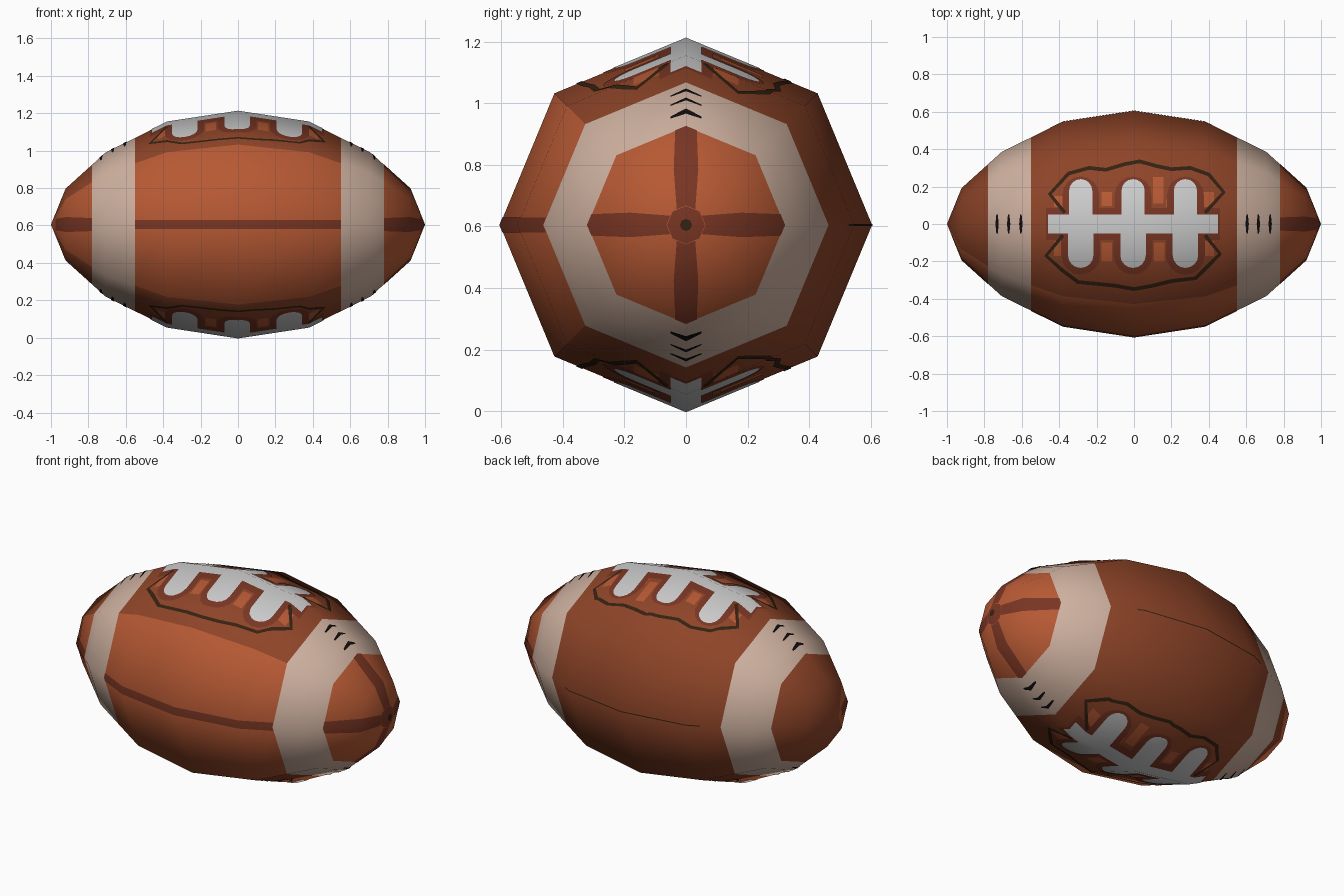
import bpy, bmesh, math
from mathutils import Matrix, Vector

if "Cube" in bpy.data.objects:
    bpy.data.objects.remove(bpy.data.objects["Cube"])

MID = 0.605                                   # height of the long axis
RINGS = [(0, .605), (.38, .547), (.707, .386), (.922, .192), (1, 0)]
TAN = math.tan(math.pi / 8)

def material(name, rgb):
    m = bpy.data.materials.new(name)
    m.diffuse_color = (*rgb, 1)
    m.use_nodes = True
    m.node_tree.nodes["Principled BSDF"].inputs["Base Color"].default_value = m.diffuse_color
    return m

ORANGE = material("bright leather", (.47, .10, .034))
BROWN = material("dark leather", (.27, .058, .021))
SEAM = material("seam brown", (.19, .036, .017))
CREAM = material("cream band", (.62, .44, .35))
WHITE = material("lace white", (.60, .60, .60))
LINE = material("outline brown", (.035, .016, .006))
BLACK = material("stitch black", (.005, .004, .004))

def radius(x):
    x = abs(x)
    for (x0, r0), (x1, r1) in zip(RINGS, RINGS[1:]):
        if x <= x1:
            return r0 + (r1 - r0) * (x - x0) / (x1 - x0)
    return 0

def finish(name, bm, mats):
    """Make the object, with normals of the rounded ball so facets blend."""
    me = bpy.data.meshes.new(name)
    bm.to_mesh(me)
    bm.free()
    for m in mats:
        me.materials.append(m)
    me.polygons.foreach_set("use_smooth", [True] * len(me.polygons))
    me.normals_split_custom_set_from_vertices(
        [Vector((v.co.x, v.co.y / .366, v.co.z / .366)).normalized() for v in me.vertices])
    ob = bpy.data.objects.new(name, me)
    ob.location.z = MID
    bpy.context.collection.objects.link(ob)

def plate(name, polys, mat, lift, angles):
    """Drape flat (x, v) polygons on the ball, turned about its long axis."""
    bm = bmesh.new()
    for a in angles:
        part = bmesh.new()
        s = -1 if a == 180 else 1
        for p in polys:
            part.faces.new([part.verts.new((x, s * v, 0)) for x, v in p])
        cuts = [((x * k, 0, 0), (1, 0, 0)) for x, _ in RINGS[:4] for k in (1, -1)]
        for co, no in cuts + [((0, 0, 0), (0, 1, 0))]:
            bmesh.ops.bisect_plane(part, geom=part.verts[:] + part.edges[:] + part.faces[:],
                                   dist=1e-5, plane_co=co, plane_no=no)
        part.normal_update()
        for f in part.faces:
            if f.normal.z < 0:
                f.normal_flip()
        for v in part.verts:
            v.co.z = radius(v.co.x) - abs(v.co.y) * TAN + lift
        part.transform(Matrix.Rotation(math.radians(a), 4, 'X'))
        tmp = bpy.data.meshes.new("tmp")
        part.to_mesh(tmp)
        part.free()
        bm.from_mesh(tmp)
        bpy.data.meshes.remove(tmp)
    finish(name, bm, [mat])

def rect(x0, x1, v0, v1):
    return [(x0, v0), (x1, v0), (x1, v1), (x0, v1)]

def half_pill(x, base, tip, w):
    """Rounded finger from v = base to v = tip."""
    s = 1 if tip > 0 else -1
    arc = [(x + w * math.cos(t * math.pi / 8), tip - s * w + s * w * math.sin(t * math.pi / 8))
           for t in range(9)]
    return [(x - w, s * base), (x + w, s * base)] + arc

def ribbon(pts, w):
    """Even-width strip of quads along a path."""
    pts = [Vector(p) for p in pts]
    sides = []
    for i, p in enumerate(pts):
        d0 = (p - pts[max(i - 1, 0)]).normalized()
        d1 = (pts[min(i + 1, len(pts) - 1)] - p).normalized()
        d = (d0 + d1).normalized()
        n = Vector((-d.y, d.x)) * w / 2
        sides.append((tuple(p + n), tuple(p - n)))
    return [[a0, b0, b1, a1] for (a0, b0), (a1, b1) in zip(sides, sides[1:])]

# Ball body: eight-sided rings, with extra cuts at the band edges and right tip
bm = bmesh.new()
half = [0, .38, .55, .707, .78, .922]
xs = sorted({s * x for x in half for s in (1, -1)} | {.975, .992})
loops = [[bm.verts.new((x, radius(x) * math.cos(k * math.pi / 4), radius(x) * math.sin(k * math.pi / 4)))
          for k in range(8)] for x in xs]
for a, b in zip(loops, loops[1:]):
    for k in range(8):
        bm.faces.new((a[k], a[k - 1], b[k - 1], b[k]))
for ring, x in ((loops[0], -1), (loops[-1], 1)):
    tip = bm.verts.new((x, 0, 0))
    for k in range(8):
        bm.faces.new((ring[k], ring[k - 1], tip))
bmesh.ops.recalc_face_normals(bm, faces=bm.faces[:])
for f in bm.faces:
    c = f.calc_center_median()
    if .55 < abs(c.x) < .78:
        f.material_index = 2                  # cream bands
    elif c.x > .992:
        f.material_index = 4                  # dark dot
    elif c.x > .975:
        f.material_index = 3                  # seams meet
    elif c.x > .78 or c.y < -abs(c.z):
        f.material_index = 0                  # bright front and right cap
    else:
        f.material_index = 1
finish("ball_body", bm, [ORANGE, BROWN, CREAM, SEAM, LINE])

# Seams: front panel, front of left cap, and a cross on the right cap
def cap_seam(s):
    return [(s * .78, -.035), (s * .92, -.04), (s * .975, -.03),
            (s * .975, .03), (s * .92, .04), (s * .78, .035)]
plate("front_seam", [rect(-.55, .55, -.024, .024), cap_seam(-1)], SEAM, .002, [90])
plate("right_cap_seams", [cap_seam(1)], SEAM, .002, [0, 90, 180, 270])
plate("back_seam_line", [rect(-.45, .42, -.003, .003)], LINE, .002, [270])

# Lacing on top and underside, with a darker surround
TOP = [0, 180]
X3 = (-.285, -.005, .275)
def laces(m):
    out = [rect(-.46 - m * .3, .45 + m * .3, -.05 - m, .05 + m)]
    for x in X3:
        out += [half_pill(x, .05 + m, .24 + m * .4, .062 + m),
                half_pill(x, .05 + m, -.235 - m, .068 + m)]
    return out
plate("lace_surround", laces(.036), SEAM, .002, TOP)
plate("laces", laces(0), WHITE, .004, TOP)

# Lighter leather patches between the laces
plate("leather_patches",
      [rect(x - .028, x + .028, v0, v1) for x, v0, v1 in
       ((-.145, .095, .17), (.13, .11, .25), (.2, .09, .13), (-.145, -.2, -.1), (.135, -.2, -.1),
        (-.4, .09, .15), (.4, .09, .17), (-.4, -.17, -.09), (.4, -.17, -.09))], ORANGE, .0015, TOP)

# Wavy outline around the lacing
upper = [(-.37, .06), (-.45, .16), (-.35, .27), (-.24, .30), (-.15, .29), (-.05, .32), (.03, .335),
         (.12, .31), (.2, .293), (.3, .3), (.4, .265), (.48, .17), (.38, .06)]
lower = [(-.38, -.06), (-.47, -.17), (-.38, -.25), (-.3, -.31), (-.2, -.32), (-.1, -.33), (0, -.348),
         (.1, -.33), (.2, -.305), (.33, -.29), (.42, -.2), (.46, -.16), (.38, -.06)]
plate("lace_outline", ribbon(upper, .02) + ribbon(lower, .02), LINE, .003, TOP)

# Three stitches on each band
plate("band_stitches",
      [[(x - .004, -.05), (x + .004, -.05), (x + .009, 0), (x + .004, .05), (x - .004, .05), (x - .009, 0)]
       for x in (-.732, -.67, -.605, .605, .665, .728)], BLACK, .003, TOP)
